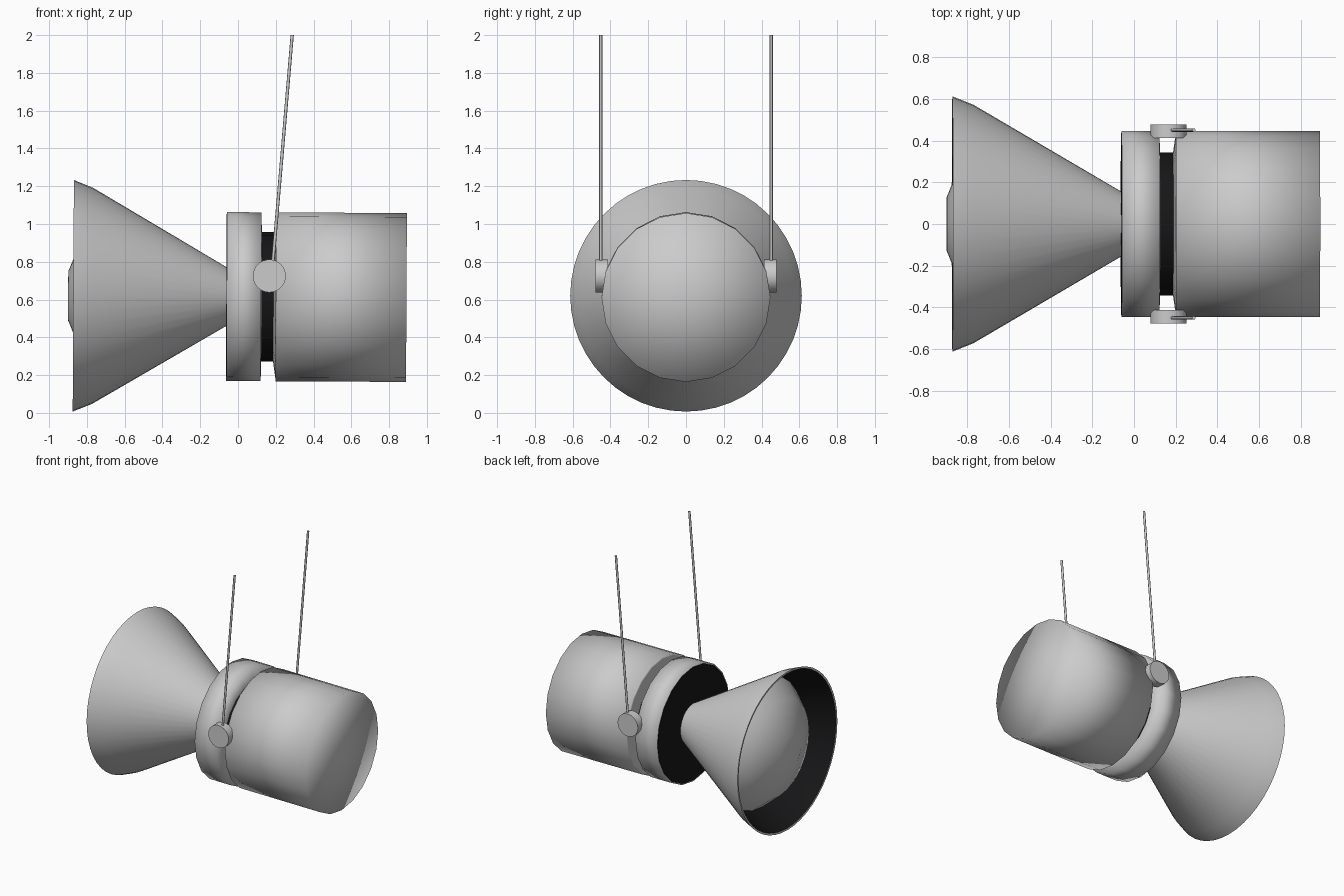
import bpy, bmesh, math
from mathutils import Vector, Matrix

if "Cube" in bpy.data.objects:
    bpy.data.objects.remove(bpy.data.objects["Cube"])

# main axis runs along x with a very slight droop
AXIS = Matrix.Translation((0, 0, 0.6155)) @ Matrix.Rotation(math.radians(0.3), 4, 'Y')

black = bpy.data.materials.new("black")
black.diffuse_color = (0.008, 0.008, 0.009, 1)
black.use_nodes = True
black.node_tree.nodes["Principled BSDF"].inputs["Base Color"].default_value = black.diffuse_color


def finish(name, bm, mat=None, angle=None, flip_check=True):
    if flip_check:
        bmesh.ops.recalc_face_normals(bm, faces=bm.faces)
    me = bpy.data.meshes.new(name)
    bm.to_mesh(me)
    bm.free()
    ob = bpy.data.objects.new(name, me)
    bpy.context.collection.objects.link(ob)
    if mat:
        me.materials.append(mat)
    bpy.context.view_layer.objects.active = ob
    for o in bpy.context.selected_objects:
        o.select_set(False)
    ob.select_set(True)
    if angle is None:
        bpy.ops.object.shade_smooth()
    else:
        bpy.ops.object.shade_smooth_by_angle(angle=math.radians(angle))
    return ob


def lathe(name, profile, sides, mat=None, angle=None):
    """Revolve (x, radius) points round the main axis."""
    bm = bmesh.new()
    rings = []
    for x, r in profile:
        if r == 0:
            rings.append([bm.verts.new((x, 0, 0))] * sides)
        else:
            rings.append([bm.verts.new((x, r * math.sin(2 * math.pi * i / sides),
                                        r * math.cos(2 * math.pi * i / sides)))
                          for i in range(sides)])
    for a, b in zip(rings, rings[1:]):
        for i in range(sides):
            j = (i + 1) % sides
            bm.faces.new(list(dict.fromkeys((a[i], a[j], b[j], b[i]))))
    ob = finish(name, bm, mat, angle)
    ob.matrix_world = AXIS
    return ob


# horn: outer shell with a thin lip, black lining, bulging lens
lathe("horn_shell", [(-0.05, 0), (-0.06, 0.155), (-0.77, 0.572), (-0.872, 0.613),
                     (-0.87, 0.598)], 48, angle=40)
lathe("horn_lining", [(-0.87, 0.598), (-0.77, 0.557), (-0.60, 0.456)], 48, black)
lathe("lens", [(-0.90, 0), (-0.899, 0.13), (-0.80, 0.37), (-0.655, 0.49)], 24)

# body: front collar, black core and main housing
lathe("collar", [(-0.055, 0.40), (-0.06, 0.447), (0.122, 0.447), (0.125, 0.33)], 20)
lathe("black_core", [(-0.062, 0), (-0.062, 0.437), (-0.03, 0.437), (-0.03, 0.343),
                     (0.21, 0.343), (0.21, 0)], 20, black, 30)
lathe("housing", [(0.186, 0), (0.186, 0.335), (0.20, 0.43), (0.20, 0.447),
                  (0.892, 0.447), (0.892, 0)], 20)

# pivot knobs and hanging rods on both sides
for side, label in ((-1, "front"), (1, "back")):
    bm = bmesh.new()
    bmesh.ops.create_cone(bm, cap_ends=True, segments=32, radius1=0.087, radius2=0.087,
                          depth=0.066,
                          matrix=Matrix.Translation((0.166, side * 0.445, 0.725))
                          @ Matrix.Rotation(math.pi / 2, 4, 'X'))
    finish("pivot_knob_" + label, bm, angle=30)

    low, high = Vector((0.178, side * 0.451, 0.72)), Vector((0.287, side * 0.451, 2.0))
    d = high - low
    bm = bmesh.new()
    bmesh.ops.create_cone(bm, cap_ends=True, segments=8, radius1=0.0085, radius2=0.0085,
                          depth=d.length,
                          matrix=Matrix.Translation((low + high) / 2)
                          @ d.to_track_quat('Z', 'Y').to_matrix().to_4x4())
    finish("hanging_rod_" + label, bm, angle=50)
